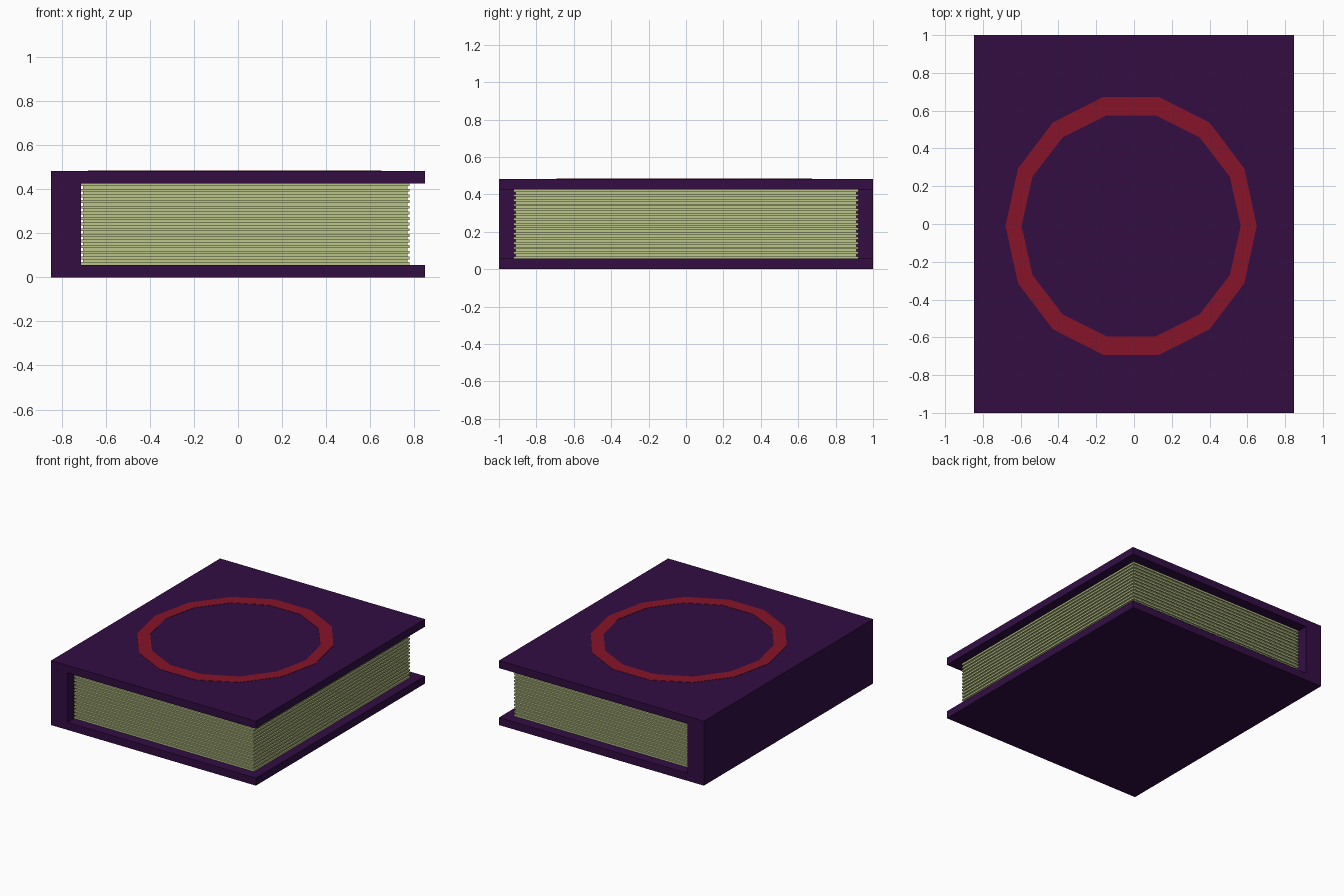
import bpy, bmesh, math

if "Cube" in bpy.data.objects:
    bpy.data.objects.remove(bpy.data.objects["Cube"])

X, Y, H, T = 0.848, 1.0, 0.482, 0.056   # half width, half depth, height, board thickness
SPINE = -0.712                          # inner face of the spine


def make_object(name, bm, color):
    bmesh.ops.recalc_face_normals(bm, faces=bm.faces)
    mesh = bpy.data.meshes.new(name)
    bm.to_mesh(mesh)
    bm.free()
    mat = bpy.data.materials.new(name + "_color")
    mat.diffuse_color = (*color, 1)
    mat.use_nodes = True
    mat.node_tree.nodes["Principled BSDF"].inputs["Base Color"].default_value = mat.diffuse_color
    mesh.materials.append(mat)
    obj = bpy.data.objects.new(name, mesh)
    bpy.context.collection.objects.link(obj)
    return obj


def skin(bm, loops, closed=False):
    """Join successive vertex rings with quads."""
    n = len(loops[0])
    pairs = list(zip(loops, loops[1:]))
    if closed:
        pairs.append((loops[-1], loops[0]))
    for a, b in pairs:
        for i in range(n):
            j = (i + 1) % n
            bm.faces.new((a[i], a[j], b[j], b[i]))


# Cover: C-shaped profile (two boards and spine) extruded along y
bm = bmesh.new()
profile = [(-X, 0), (X, 0), (X, T), (SPINE, T),
           (SPINE, H - T), (X, H - T), (X, H), (-X, H)]
face = bm.faces.new([bm.verts.new((x, -Y, z)) for x, z in profile])
ext = bmesh.ops.extrude_face_region(bm, geom=[face])
bmesh.ops.translate(bm, vec=(0, 2 * Y, 0),
                    verts=[g for g in ext["geom"] if isinstance(g, bmesh.types.BMVert)])
make_object("cover", bm, (0.032, 0.004, 0.055))

# Page block: stacked leaves separated by shallow grooves
bm = bmesh.new()
LEAVES, DEPTH = 15, 0.010
steps = 2 * LEAVES - 1
dz = (H - 2 * T) / steps
loops = []
for k in range(steps):
    d = DEPTH if k % 2 else 0
    x0, x1, y = SPINE + d, 0.778 - d, 0.922 - d
    for z in (T + k * dz, T + (k + 1) * dz):
        loops.append([bm.verts.new((px, py, z))
                      for px, py in ((x0, -y), (x1, -y), (x1, y), (x0, y))])
skin(bm, loops)
bm.faces.new(loops[0])
bm.faces.new(loops[-1])
make_object("pages", bm, (0.50, 0.56, 0.25))

# Plain faceted ring inlaid in the front board
bm = bmesh.new()
SIDES, LOW, TOP = 14, H - 0.01, H + 0.002
loops = []
for rx, ry, z in ((0.665, 0.70, LOW), (0.665, 0.70, TOP),
                  (0.58, 0.60, TOP), (0.58, 0.60, LOW)):
    loops.append([bm.verts.new((-0.015 + rx * math.cos(2 * math.pi * i / SIDES),
                                -0.01 + ry * math.sin(2 * math.pi * i / SIDES), z))
                  for i in range(SIDES)])
skin(bm, loops, closed=True)
make_object("cover_ring", bm, (0.24, 0.007, 0.022))
